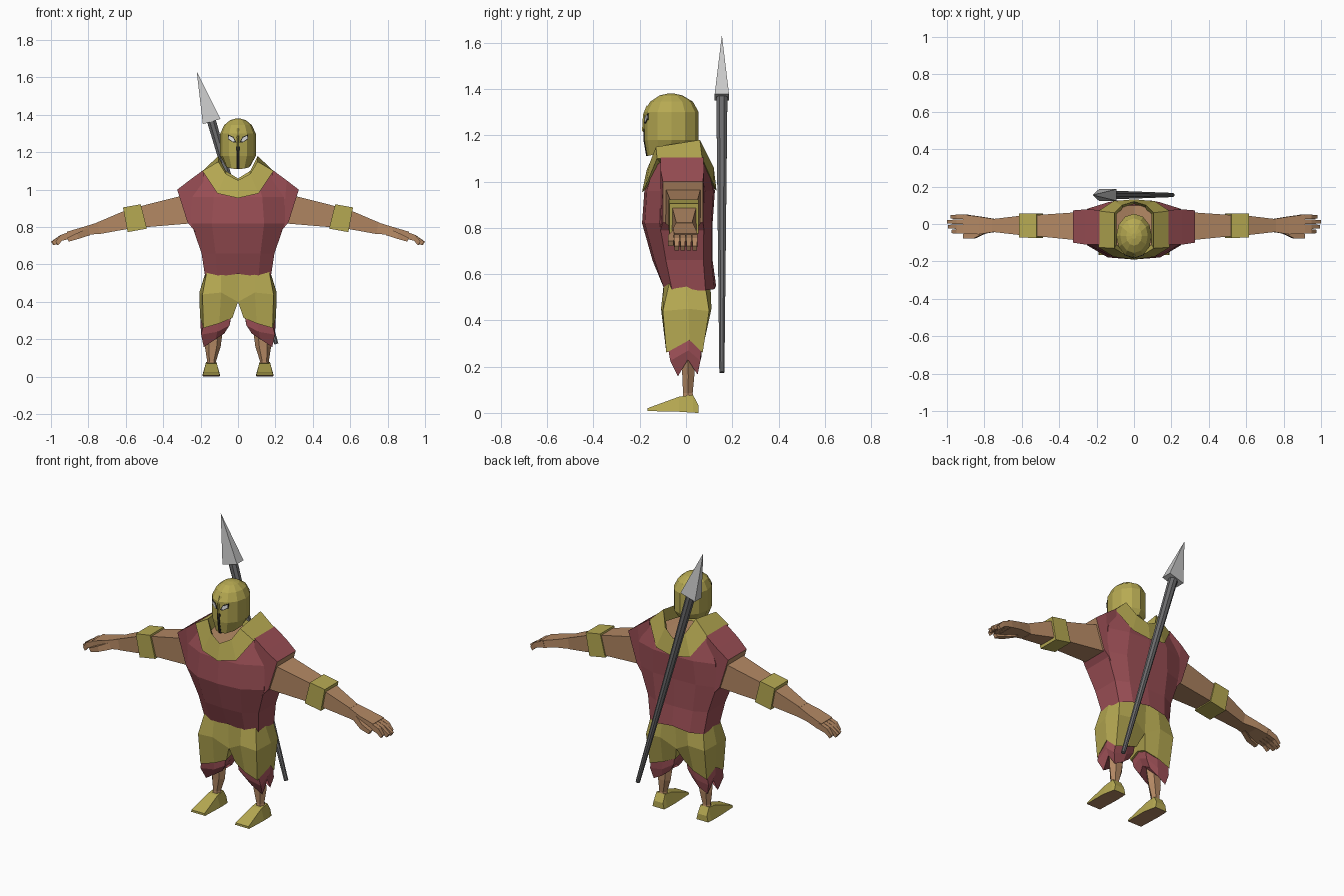
import bpy, bmesh, math
from mathutils import Vector

if "Cube" in bpy.data.objects:
    bpy.data.objects.remove(bpy.data.objects["Cube"])


def mat(name, r, g, b):
    m = bpy.data.materials.new(name)
    m.diffuse_color = (r, g, b, 1)
    m.use_nodes = True
    m.node_tree.nodes["Principled BSDF"].inputs["Base Color"].default_value = m.diffuse_color
    return m


RED = mat("red cloth", 0.33, 0.078, 0.092)
GOLD = mat("dull gold", 0.47, 0.40, 0.085)
SKIN = mat("skin", 0.45, 0.245, 0.125)
SHAFT = mat("dark grey", 0.15, 0.15, 0.155)
STEEL = mat("light grey", 0.58, 0.58, 0.58)
BLACK = mat("black", 0.02, 0.018, 0.015)
WHITE = mat("white", 0.85, 0.85, 0.85)


def loft(name, rings, mats, mirror=False, caps=True, wrap=False, cyclic=True):
    """Skin a surface over rings of points; mats is one material or one per segment."""
    mats = mats if isinstance(mats, list) else [mats]
    bm = bmesh.new()
    for s in ((1, -1) if mirror else (1,)):
        vs = [[bm.verts.new((s * p[0], p[1], p[2])) for p in r] for r in rings]
        n = len(vs[0])
        pairs = list(zip(vs, vs[1:])) + ([(vs[-1], vs[0])] if wrap else [])
        for k, (a, b) in enumerate(pairs):
            for i in range(n if cyclic else n - 1):
                j = (i + 1) % n
                f = bm.faces.new((a[i], a[j], b[j], b[i]))
                f.material_index = min(k, len(mats) - 1)
        if caps and not wrap and cyclic:
            bm.faces.new(vs[0])
            bm.faces.new(vs[-1]).material_index = len(mats) - 1
    bmesh.ops.remove_doubles(bm, verts=bm.verts, dist=0.00005)
    bmesh.ops.recalc_face_normals(bm, faces=bm.faces)
    me = bpy.data.meshes.new(name)
    bm.to_mesh(me)
    bm.free()
    for m in mats:
        me.materials.append(m)
    ob = bpy.data.objects.new(name, me)
    bpy.context.collection.objects.link(ob)
    return ob


def full(half):
    """Complete a half ring (first and last points on x = 0)."""
    return half + [(-x, y, z) for x, y, z in reversed(half[1:-1])]


def box(xt, zt, xb, zb, y0, y1):
    """Four-cornered limb section given by its top and bottom points."""
    return [(xt, y0, zt), (xt, y1, zt), (xb, y1, zb), (xb, y0, zb)]


# Tunic body
def body_ring(z, w, c, yf, yb, zc=None, zm=None):
    zc, zm = zc or z, zm or z
    return full([(0, yf, zm), (c, yf * .94, zc), (w, yf * .6, z),
                 (w, yb * .65, z), (c, yb * .95, zc), (0, yb, zm)])


body = [body_ring(.53, .175, .11, -.10, .13, .535, .55),
        body_ring(.66, .195, .12, -.145, .115),
        body_ring(.82, .25, .14, -.19, .115),
        body_ring(.96, .25, .13, -.18, .125),
        body_ring(1.10, .19, .1, -.15, .10, 1.06, 1.03)]
loft("tunic", body, RED, caps=False)
top = body[-1]
loft("chest_skin", [[top[i] for i in (8, 9, 0, 1, 2)],
                    [top[i] for i in (7, 6, 5, 4, 3)]], SKIN, cyclic=False)

# Short sleeves, showing skin in the opening
loft("sleeves", [box(.185, 1.105, .19, .72, -.11, .075),
                 box(.26, 1.05, .24, .79, -.11, .078),
                 box(.325, 1.0, .27, .825, -.10, .073)], [RED, RED, SKIN], mirror=True)

# Collar, draped over the shoulders
lower = full([(0, -.19, .955), (.11, -.175, .98), (.19, -.125, 1.10),
              (.19, .07, 1.10), (.11, .122, .98), (0, .132, .96)])
upper = full([(0, -.17, 1.05), (.065, -.155, 1.085), (.105, -.13, 1.15),
              (.105, .06, 1.18), (.065, .10, 1.10), (0, .12, 1.06)])
inner = [(x * .9, y * .85, z - .07) for x, y, z in upper]
loft("collar", [lower, upper, inner], GOLD, wrap=True)

# Helmet
def helm_ring(z, w, yf, yb, rise=0.0):
    mid, d, out = (yf + yb) / 2, (yb - yf) / 2, []
    for i in range(12):
        a = math.tau * i / 12
        out.append((w * math.sin(a), mid - d * math.cos(a),
                    z + rise * (1 - math.cos(a)) / 2))
    return out


loft("helmet", [helm_ring(1.11, .068, -.17, .04, .04),
                helm_ring(1.18, .095, -.182, .055),
                helm_ring(1.30, .095, -.182, .055),
                helm_ring(1.345, .074, -.155, .03),
                helm_ring(1.372, .042, -.115, -.015),
                helm_ring(1.38, .012, -.08, -.05)], GOLD)


# Face opening: plates lying on the two flat front facets
def plate(name, pts, lift, m):
    def at(x, z, k):
        y = -.182 + .0159 * x / .0475
        if z < 1.18:
            y += .012 * (1.18 - z) / .07
        return (x, y - k, z)
    loft(name, [[at(x, z, -.003) for x, z in pts],
                [at(x, z, lift) for x, z in pts]], m, mirror=True)


plate("eye_slits", [(.007, 1.252), (.025, 1.252), (.052, 1.268), (.054, 1.295), (.025, 1.283)],
      .002, BLACK)
plate("eyes", [(.017, 1.258), (.028, 1.257), (.051, 1.273), (.049, 1.288), (.025, 1.277)],
      .004, WHITE)
for z0, z1, a, b in ((1.11, 1.18, .009, .007), (1.18, 1.23, .007, .011)):
    plate("cheek_gap", [(0, z0), (a, z0), (b, z1), (0, z1)], .002, BLACK)
loft("nose_guard", [[(-.012, -.165, 1.325), (0, -.17, 1.33), (.012, -.165, 1.325)],
                    [(-.008, -.178, 1.29), (0, -.186, 1.29), (.008, -.178, 1.29)],
                    [(-.005, -.178, 1.205), (0, -.19, 1.22), (.005, -.178, 1.205)]], GOLD)

# Arms, bracers and hands
loft("arms", [box(.27, .975, .25, .82, -.09, .065),
              box(.52, .912, .49, .80, -.065, .048),
              box(.60, .89, .59, .79, -.06, .045),
              box(.76, .822, .745, .762, -.042, .026)], SKIN, mirror=True)
loft("bracers", [box(.52, .922, .487, .792, -.075, .055),
                 box(.615, .905, .59, .773, -.072, .055)], GOLD, mirror=True)
loft("palms", [box(.745, .826, .735, .765, -.042, .026),
               box(.83, .80, .82, .757, -.055, .04),
               box(.915, .775, .895, .738, -.052, .05)], SKIN, mirror=True)
for i, reach in enumerate((.975, .995, 1.0, .98)):
    y = -.04 + .026 * i
    loft("finger_%d" % (i + 1), [box(.895, .777, .885, .742, y - .012, y + .012),
                                 box(.95, .757, .94, .727, y - .012, y + .012),
                                 box(reach, .722, reach - .012, .703, y - .009, y + .009)],
         SKIN, mirror=True)
loft("thumbs", [box(.80, .795, .79, .757, -.05, -.02),
                box(.86, .768, .85, .738, -.078, -.045),
                box(.915, .742, .905, .722, -.078, -.055)], SKIN, mirror=True)

# Breeches (one half, mirrored)
hem = [(.03, -.065, .315), (.10, -.08, .285), (.185, -.085, .26), (.203, .015, .315),
       (.185, .072, .26), (.10, .075, .29), (.03, .055, .32), (.025, 0, .34)]
loft("breeches", [
    [(0, -.09, .57), (.09, -.095, .57), (.165, -.07, .57), (.17, 0, .57),
     (.165, .08, .57), (.08, .105, .57), (0, .10, .57), (0, 0, .57)],
    [(0, -.085, .40), (.09, -.108, .45), (.19, -.10, .44), (.207, .01, .45),
     (.19, .10, .44), (.09, .11, .45), (0, .09, .40), (0, 0, .40)],
    hem], GOLD, mirror=True)

# Ragged red cloth below the breeches
loft("under_cloth", [
    [(.11 + (x - .11) * .95, y * .93, z + .03) for x, y, z in hem],
    [(.045, -.058, .275), (.11, -.068, .24), (.197, -.068, .225), (.2, .01, .27),
     (.19, .062, .225), (.11, .066, .24), (.045, .05, .28), (.04, 0, .30)],
    [(.075, -.04, .23), (.12, -.045, .20), (.183, -.035, .158), (.185, .008, .23),
     (.175, .05, .165), (.12, .055, .195), (.07, .045, .235), (.06, 0, .26)]],
    RED, mirror=True)


# Lower legs
def leg_ring(z, x, y, rx, ry):
    return [(x + rx * math.cos(math.tau * i / 6), y + ry * math.sin(math.tau * i / 6), z)
            for i in range(6)]


loft("legs", [leg_ring(.05, .143, .01, .03, .03), leg_ring(.085, .141, .008, .024, .024),
              leg_ring(.16, .135, .01, .042, .03), leg_ring(.28, .128, .005, .052, .035)],
     SKIN, mirror=True)


# Pointed shoes with bare soles
def shoe(y, w, wt, z0, z1):
    return [(.143 - w, y, z0), (.143 + w, y, z0), (.143 + wt, y, z1), (.143 - wt, y, z1)]


shoes = loft("shoes", [shoe(-.167, .046, .042, .008, .02), shoe(-.03, .048, .03, .005, .07),
                       shoe(.03, .042, .028, .001, .078), shoe(.053, .038, .03, 0, .035)],
             [GOLD, GOLD, GOLD, SKIN], mirror=True)
for f in shoes.data.polygons:
    f.material_index = 3 if f.normal.z < -.7 else 0

# Spear slung across the back
start, neck, tip = Vector((.205, .155, .175)), Vector((-.142, .155, 1.368)), Vector((-.22, .155, 1.63))
axis = (neck - start).normalized()
side, back = Vector((axis.z, 0, -axis.x)), Vector((0, 1, 0))


def spear_ring(p, r):
    return [p + (side * math.cos(a) + back * math.sin(a)) * r
            for a in (math.tau * (i + .5) / 8 for i in range(8))]


def spear_box(p, a, b):
    return [p + side * (a * i) + back * (b * j) for i, j in ((-1, -1), (1, -1), (1, 1), (-1, 1))]


loft("spear_shaft", [spear_ring(start, .012), spear_ring(neck, .026)], SHAFT)
loft("spear_head", [spear_box(neck - axis * .004, .049, .031), spear_box(tip, .0005, .0005)], STEEL)
